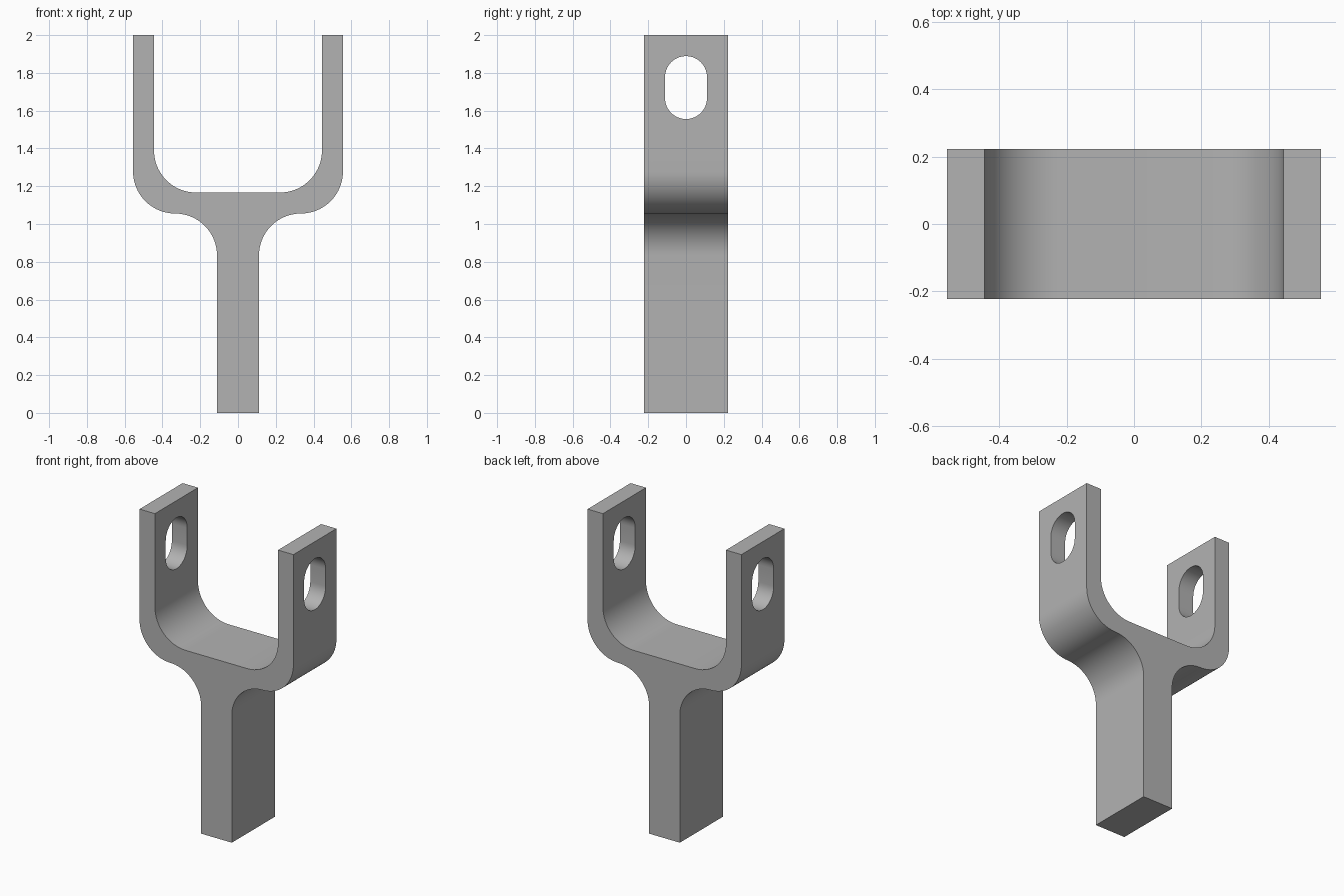
import bpy, bmesh
from math import sin, cos, pi, radians

cube = bpy.data.objects.get("Cube")
if cube:
    bpy.data.objects.remove(cube, do_unlink=True)

U = 1 / 9          # base unit: arm thickness and half stem width
R = 2 * U          # bend radius and half depth
SEGS = 20

grey = bpy.data.materials.new("plain grey")
grey.use_nodes = True
grey.diffuse_color = (0.45, 0.45, 0.45, 1)
grey.node_tree.nodes["Principled BSDF"].inputs["Base Color"].default_value = (0.45, 0.45, 0.45, 1)


def arc(cx, cz, r, start, end, n=SEGS):
    angles = [radians(start + (end - start) * i / n) for i in range(n + 1)]
    return [(cx + r * cos(a), cz + r * sin(a)) for a in angles]


def prism(name, points, direction):
    """Extrude a closed outline of 3D points along a direction."""
    bm = bmesh.new()
    face = bm.faces.new([bm.verts.new(p) for p in points])
    moved = bmesh.ops.extrude_face_region(bm, geom=[face])["geom"]
    bmesh.ops.translate(bm, vec=direction,
                        verts=[v for v in moved if isinstance(v, bmesh.types.BMVert)])
    bmesh.ops.recalc_face_normals(bm, faces=bm.faces)
    mesh = bpy.data.meshes.new(name)
    bm.to_mesh(mesh)
    bm.free()
    obj = bpy.data.objects.new(name, mesh)
    bpy.context.collection.objects.link(obj)
    mesh.materials.append(grey)
    return obj


# Right half of the fork outline, from the stem foot round to the inner floor
half = [(U, 0)]
half += arc(3 * U, 7.5 * U, R, 180, 90)            # fillet under the arm
half += arc(3 * U, 11.5 * U, R, -90, 0)[1:]        # outer bend
half += [(5 * U, 2), (4 * U, 2)]                   # arm tip
half += arc(2 * U, 12.5 * U, R, 0, -90)            # inner bend
outline = half + [(-x, z) for x, z in reversed(half)]
fork = prism("fork_body", [(x, -R, z) for x, z in outline], (0, 2 * R, 0))

# Pin slot cut through both arms
slot = arc(0, 16 * U, U, 0, 180) + arc(0, 15 * U, U, 180, 360)
cutter = prism("slot_cutter", [(-1, y, z) for y, z in slot], (2, 0, 0))
cutter.hide_render = True

cut = fork.modifiers.new("pin slots", "BOOLEAN")
cut.operation = "DIFFERENCE"
cut.solver = "EXACT"
cut.object = cutter

bpy.ops.object.select_all(action="DESELECT")
fork.select_set(True)
bpy.context.view_layer.objects.active = fork
bpy.ops.object.modifier_apply(modifier=cut.name)
bpy.data.objects.remove(cutter, do_unlink=True)
bpy.ops.object.shade_smooth_by_angle(angle=radians(30))
